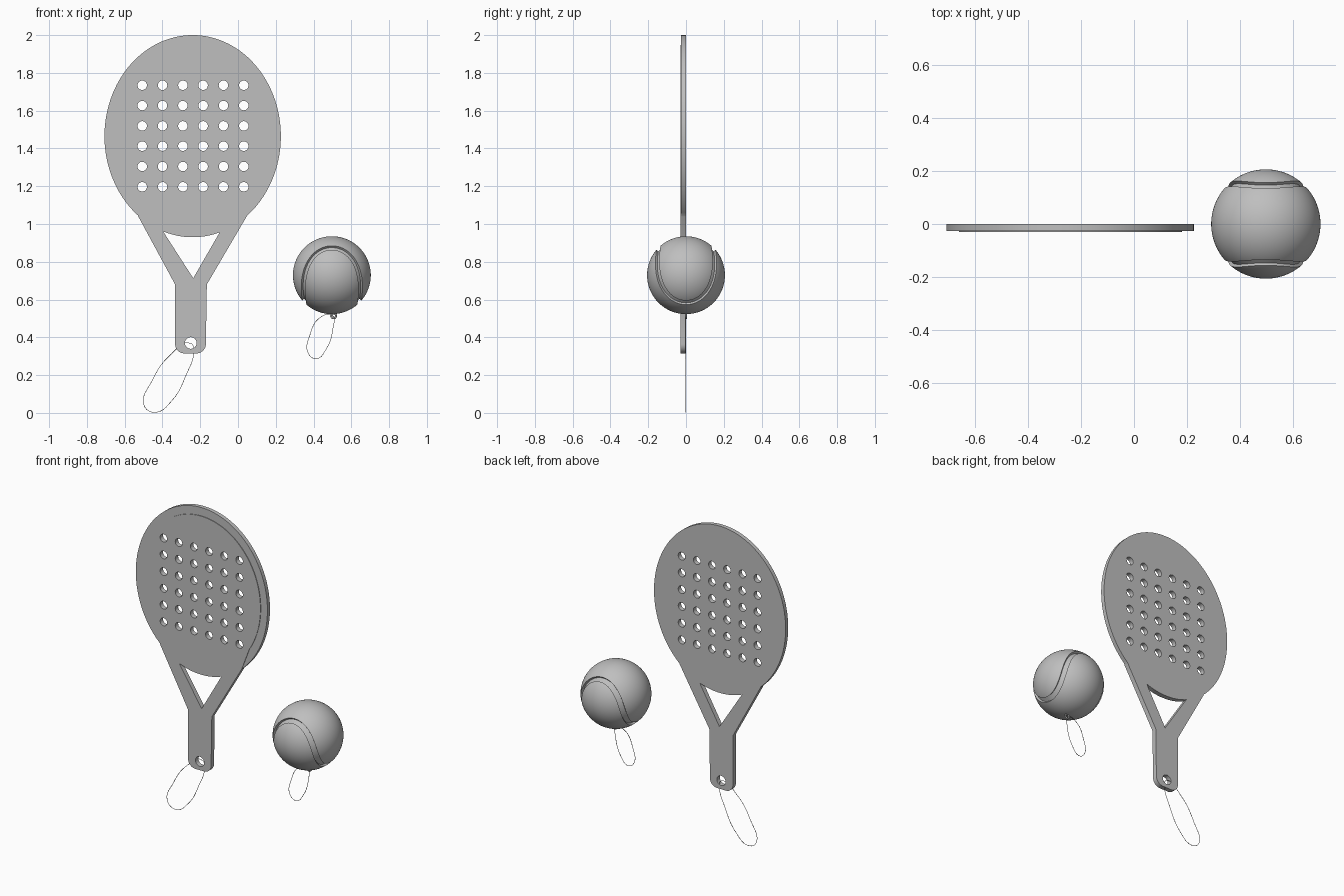
import bpy, bmesh
from math import sin, cos, pi, radians
from mathutils import Vector

cube = bpy.data.objects.get("Cube")
if cube:
    bpy.data.objects.remove(cube, do_unlink=True)

GREY = (0.52, 0.52, 0.52, 1)
grey = bpy.data.materials.new("light_grey")
grey.use_nodes = True
grey.diffuse_color = GREY
grey.node_tree.nodes["Principled BSDF"].inputs["Base Color"].default_value = GREY


def activate(ob):
    bpy.ops.object.select_all(action='DESELECT')
    ob.select_set(True)
    bpy.context.view_layer.objects.active = ob


def finish(ob, angle=30):
    activate(ob)
    if ob.type == 'CURVE':
        bpy.ops.object.convert(target='MESH')
        ob = bpy.context.object
    ob.data.materials.clear()
    ob.data.materials.append(grey)
    bpy.ops.object.shade_smooth_by_angle(angle=radians(angle))
    return ob


def new_object(name, data):
    ob = bpy.data.objects.new(name, data)
    bpy.context.collection.objects.link(ob)
    return ob


def arc(cx, cz, rx, rz, start, end, n):
    angles = [radians(start + (end - start) * i / n) for i in range(n + 1)]
    return [(cx + rx * cos(a), cz + rz * sin(a)) for a in angles]


def slab(name, loops, front, back):
    """Filled outline with holes, standing upright between two depths."""
    cu = bpy.data.curves.new(name, 'CURVE')
    cu.dimensions, cu.fill_mode = '2D', 'BOTH'
    cu.extrude = (back - front) / 2
    for pts in loops:
        sp = cu.splines.new('POLY')
        sp.points.add(len(pts) - 1)
        for p, (x, z) in zip(sp.points, pts):
            p.co = (x, z, 0, 1)
        sp.use_cyclic_u = True
    ob = new_object(name, cu)
    ob.rotation_euler.x = pi / 2
    ob.location.y = (front + back) / 2
    return finish(ob)


# Racket: head, forked neck and handle share one outline
CX, CZ, RX, RZ = -0.24, 1.465, 0.467, 0.535


def outline(scale, start):
    head = arc(CX, CZ, RX * scale, RZ * scale, start, 180 - start, 96)
    left = [(-0.528, 1.04), (-0.333, 0.68)]
    foot = (arc(-0.283, 0.365, 0.05, 0.05, 180, 270, 8)
            + arc(-0.22, 0.365, 0.05, 0.05, 270, 360, 8))
    right = [(-0.165, 0.68), (0.046, 1.04)]
    return head + left + foot + right


def circle(x, z, r):
    return arc(x, z, r, r, 0, 345, 23)


holes = [circle(-0.507 + 0.1075 * i, 1.197 + 0.1075 * j, 0.025)
         for i in range(6) for j in range(6)]
holes.append(circle(-0.25, 0.37, 0.031))
holes.append(arc(CX, CZ, RX, RZ, -109.6, -72.2, 16) + [(-0.237, 0.713)])

slab("racket_body", [outline(1, -52)] + holes, -0.026, 0)
slab("racket_front_plate", [outline(0.9, -36)] + holes, -0.03, -0.026)

# Ball with a wavy seam groove
R, CENTRE = 0.206, Vector((0.497, 0, 0.729))
bm = bmesh.new()
bmesh.ops.create_icosphere(bm, subdivisions=6, radius=R)
mesh = bpy.data.meshes.new("ball")
bm.to_mesh(mesh)
bm.free()
ball = new_object("ball", mesh)
ball.location = CENTRE


def seam(t):
    """Seam curve on the unit sphere, tips at front, back, left and right."""
    a, b = 0.854, 0.146
    x, y = a * cos(t) + b * cos(3 * t), a * sin(t) - b * sin(3 * t)
    p = Vector((x - y, x + y, 0)) * 0.5 ** 0.5
    p.z = -0.706 * sin(2 * t)
    # tips at azimuth 90 must point up
    p.z = -p.z if seam_flip else p.z
    return p.normalized()


seam_flip = True
N, HALF, DEPTH = 160, 0.015, 0.014
bm = bmesh.new()
rings = []
for i in range(N):
    t = 2 * pi * i / N
    n = seam(t)
    side = n.cross(seam(t + 0.01) - seam(t - 0.01)).normalized()
    section = [(-HALF, R - DEPTH), (HALF, R - DEPTH), (HALF, R + 0.02), (-HALF, R + 0.02)]
    rings.append([bm.verts.new(n * r + side * s) for s, r in section])
for i, ring in enumerate(rings):
    nxt = rings[(i + 1) % N]
    for k in range(4):
        m = (k + 1) % 4
        bm.faces.new((ring[k], ring[m], nxt[m], nxt[k]))
bmesh.ops.recalc_face_normals(bm, faces=bm.faces)
mesh = bpy.data.meshes.new("seam_cutter")
bm.to_mesh(mesh)
bm.free()
cutter = new_object("seam_cutter", mesh)
cutter.location = CENTRE
cutter.hide_render = True

mod = ball.modifiers.new("seam", 'BOOLEAN')
mod.operation, mod.solver, mod.object = 'DIFFERENCE', 'EXACT', cutter
activate(ball)
bpy.ops.object.modifier_apply(modifier=mod.name)
bpy.data.objects.remove(cutter, do_unlink=True)
finish(ball)

# Eyelet under the ball
bpy.ops.mesh.primitive_torus_add(location=(0.506, 0, 0.514), rotation=(pi / 2, 0, 0),
                                 major_segments=24, minor_segments=10,
                                 major_radius=0.013, minor_radius=0.005)
bpy.context.object.name = "ball_eyelet"
finish(bpy.context.object, 60)


# Thin cord loops
def cord(name, pts, y):
    cu = bpy.data.curves.new(name, 'CURVE')
    cu.dimensions = '3D'
    cu.bevel_depth, cu.bevel_resolution = 0.0015, 1
    sp = cu.splines.new('BEZIER')
    sp.bezier_points.add(len(pts) - 1)
    for p, (x, z) in zip(sp.bezier_points, pts):
        p.co = (x, y, z)
        p.handle_left_type = p.handle_right_type = 'AUTO'
    sp.use_cyclic_u = True
    sp.resolution_u = 10
    finish(new_object(name, cu), 60)


cord("racket_cord", [(-0.25, 0.368), (-0.235, 0.33), (-0.275, 0.2), (-0.35, 0.065),
                     (-0.44, 0.003), (-0.497, 0.04), (-0.455, 0.17), (-0.36, 0.305)], -0.004)
cord("ball_cord", [(0.5, 0.515), (0.503, 0.45), (0.465, 0.335), (0.415, 0.287),
                   (0.37, 0.32), (0.38, 0.41), (0.435, 0.505)], -0.004)
